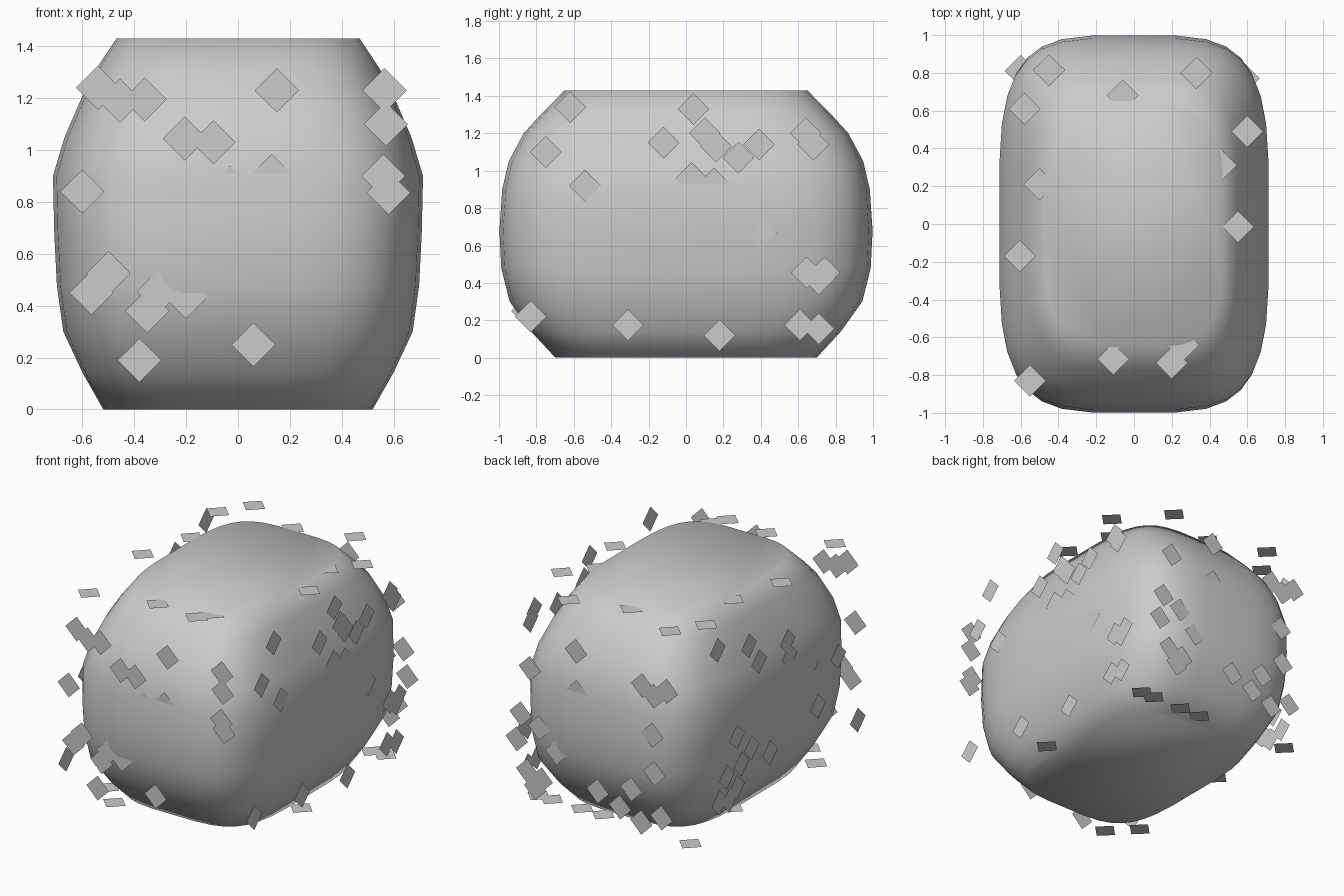
import bpy, bmesh, math
from mathutils import Vector


def make_object(name, bm):
    mesh = bpy.data.meshes.new(name)
    bm.to_mesh(mesh)
    bm.free()
    obj = bpy.data.objects.new(name, mesh)
    bpy.context.collection.objects.link(obj)
    return obj


# Rounded boulder body: stacked superellipse rings (z, half width, half depth)
RINGS = [(0, .52, .70), (.14, .60, .83), (.30, .675, .945), (.48, .70, .99),
         (.68, .71, 1.0), (.90, .715, .985), (1.05, .67, .95),
         (1.20, .605, .87), (1.31, .55, .77), (1.43, .47, .65)]
SIDES = 32
POWER = 2 / 4.0


def spow(v):
    return math.copysign(abs(v) ** POWER, v)


bm = bmesh.new()
loops = []
for z, hx, hy in RINGS:
    ring = []
    for i in range(SIDES):
        a = 2 * math.pi * (i + .5) / SIDES
        ring.append(bm.verts.new((hx * spow(math.cos(a)), hy * spow(math.sin(a)), z)))
    loops.append(ring)
for lo, hi in zip(loops, loops[1:]):
    for i in range(SIDES):
        j = (i + 1) % SIDES
        bm.faces.new((lo[i], lo[j], hi[j], hi[i]))
bm.faces.new(loops[0][::-1])
bm.faces.new(loops[-1])
for f in bm.faces:
    f.smooth = True
make_object("boulder_body", bm)


# Diamond flakes lying on the six sides of the bounding box
def flakes(name, centres, axis, level, flip, r=.085):
    bm = bmesh.new()
    axes = [k for k in range(3) if k != axis]
    for u, v in centres:
        verts = []
        for du, dv in ((r, 0), (0, r), (-r, 0), (0, -r)):
            p = Vector((0, 0, 0))
            p[axes[0]], p[axes[1]], p[axis] = u + du, v + dv, level
            verts.append(bm.verts.new(p))
        bm.faces.new(verts[::-1] if flip else verts)
    make_object(name, bm)


front = [(-.54, 1.24), (-.455, 1.19), (-.36, 1.195), (.15, 1.23), (.565, 1.23),
         (.57, 1.10), (-.205, 1.045), (-.095, 1.03), (-.03, .855), (.13, .90),
         (.56, .90), (.58, .835), (-.60, .84), (-.50, .525), (-.565, .45),
         (-.305, .455), (-.35, .38), (-.20, .435), (-.38, .19), (.06, .25)]
back = [(.15, 1.19), (.146, .91), (-.354, 1.09), (-.44, 1.04), (-.54, 1.10),
        (-.43, .77), (-.446, .51), (.30, .455), (-.015, .275), (.57, .65),
        (.43, .59), (.60, .47), (.52, .27), (.41, .24), (.46, .17), (.50, .98),
        (-.27, .357), (-.185, .21), (-.346, .15), (-.50, .22)]
right = [(-.62, 1.34), (-.75, 1.10), (-.54, .92), (-.12, 1.15), (.04, 1.33),
         (.10, 1.20), (.16, 1.13), (.28, 1.07), (.39, 1.14), (.64, 1.20),
         (.68, 1.14), (.03, .96), (.15, .93), (.36, .82), (.405, .67),
         (.645, .455), (.74, .455), (.71, .42), (-.83, .22), (-.31, .175),
         (.18, .12), (.61, .175), (.71, .155)]
left = [(.67, 1.31), (.33, 1.21), (-.09, 1.08), (.22, 1.06), (-.02, .85),
        (-.11, .97), (-.34, .81), (.10, .39), (.46, .634), (.41, .43), (.30, .50),
        (.57, .40), (.46, .29), (.65, .255), (.54, .23), (-.42, .51),
        (-.85, .25), (-.64, .77)]
top = [(-.45, .815), (-.58, .61), (-.06, .68), (.33, .80), (.60, .49), (.46, .31),
       (.55, -.015), (-.50, .21), (-.605, -.17), (-.11, -.715), (.20, -.735),
       (.26, -.64), (-.55, -.83)]
bottom = [(-.60, .81), (.58, .77), (.48, .77), (.25, .77), (.09, .77),
          (-.51, .23), (-.40, -.77), (-.56, -.61), (.60, -.17)]

flakes("front_flakes", front, 1, -.98, False)
flakes("back_flakes", back, 1, .98, True)
flakes("right_flakes", right, 0, .705, False)
flakes("left_flakes", left, 0, -.71, True)
flakes("top_flakes", top, 2, 1.427, False)
flakes("bottom_flakes", bottom, 2, .006, True)
